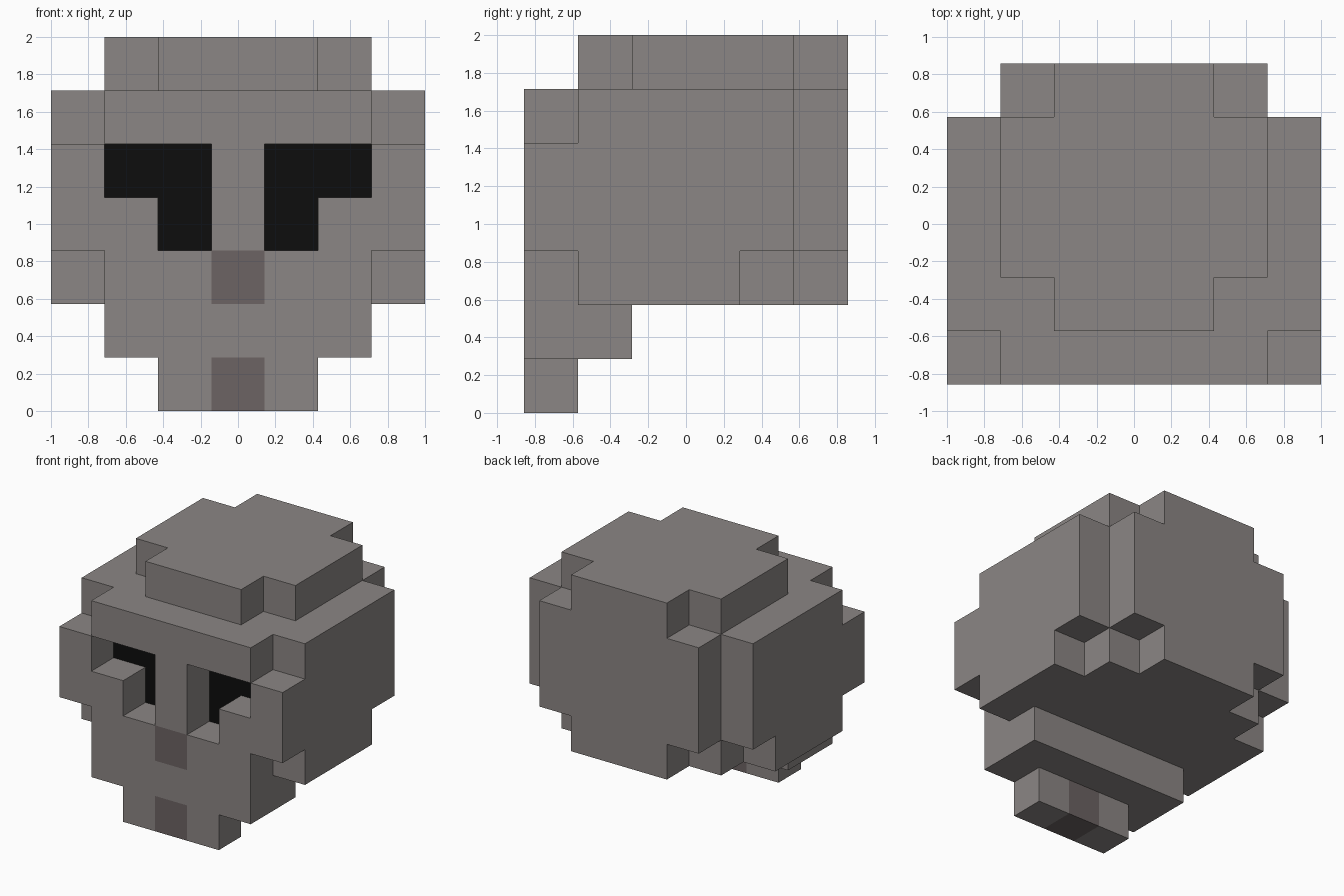
import bpy, bmesh, math
from mathutils import Vector

if "Cube" in bpy.data.objects:
    bpy.data.objects.remove(bpy.data.objects["Cube"])

U = 2 / 7          # edge of one block: the model is 7 x 6 x 7 blocks
cells = {}         # (x, y, z) block -> part name


def fill(part, half, ys, zs, inner=0):
    """Mirrored block run: |x| from inner to half, inclusive ranges in y and z."""
    for y in range(ys[0], ys[1] + 1):
        for z in range(zs[0], zs[1] + 1):
            for x in range(inner, half + 1):
                cells[(x, y, z)] = cells[(-x, y, z)] = part


def carve(x, y, z):
    for s in (-1, 1):
        cells.pop((s * x, y, z), None)


# cranium: wide middle, narrower back
fill("cranium", 3, (1, 4), (2, 5))
fill("cranium", 2, (5, 5), (2, 5))
carve(3, 4, 2)
carve(2, 5, 2)

# stepped crown on top
fill("crown", 2, (2, 4), (6, 6))
fill("crown", 1, (1, 1), (6, 6))
fill("crown", 1, (5, 5), (6, 6))

# face slab with cheekbones and open eye sockets
fill("face", 2, (0, 0), (2, 5))
fill("cheekbone", 3, (0, 0), (3, 4), inner=3)
for x, z in ((1, 4), (2, 4), (1, 3)):
    carve(x, 0, z)
    fill("eye", x, (1, 1), (z, z), inner=x)
fill("nose", 0, (0, 0), (2, 2))

# jaw, with teeth and the dark gap between them
fill("upper_jaw", 2, (0, 1), (1, 1))
fill("lower_teeth", 1, (0, 0), (0, 0), inner=1)
fill("tooth_gap", 0, (0, 0), (0, 0))


def material(name, rgb):
    m = bpy.data.materials.new(name)
    m.diffuse_color = (*rgb, 1)
    m.use_nodes = True
    m.node_tree.nodes["Principled BSDF"].inputs["Base Color"].default_value = m.diffuse_color
    return m


bone = material("bone grey", (0.26, 0.24, 0.232))
dull = material("dull red grey", (0.15, 0.125, 0.125))
black = material("black", (0.004, 0.004, 0.004))
special = {"eye": black, "nose": dull, "tooth_gap": dull}

DIRS = [Vector(d) for d in ((1, 0, 0), (-1, 0, 0), (0, 1, 0),
                            (0, -1, 0), (0, 0, 1), (0, 0, -1))]

# one object per part, made of its exposed block faces
for part in dict.fromkeys(cells.values()):
    bm = bmesh.new()
    for c in [k for k, v in cells.items() if v == part]:
        centre = Vector((c[0], c[1] - 2.5, c[2] + 0.5))
        for n in DIRS:
            if tuple(int(a + b) for a, b in zip(c, n)) in cells:
                continue
            s = Vector((n.y, n.z, n.x))
            t = n.cross(s)
            bm.faces.new([bm.verts.new((centre + (n + s * a + t * b) / 2) * U)
                          for a, b in ((-1, -1), (1, -1), (1, 1), (-1, 1))])
    bmesh.ops.remove_doubles(bm, verts=bm.verts, dist=1e-4)
    bmesh.ops.dissolve_limit(bm, angle_limit=math.radians(1),
                             verts=bm.verts, edges=bm.edges)
    mesh = bpy.data.meshes.new(part)
    bm.to_mesh(mesh)
    bm.free()
    mesh.materials.append(special.get(part, bone))
    bpy.context.collection.objects.link(bpy.data.objects.new(part, mesh))
